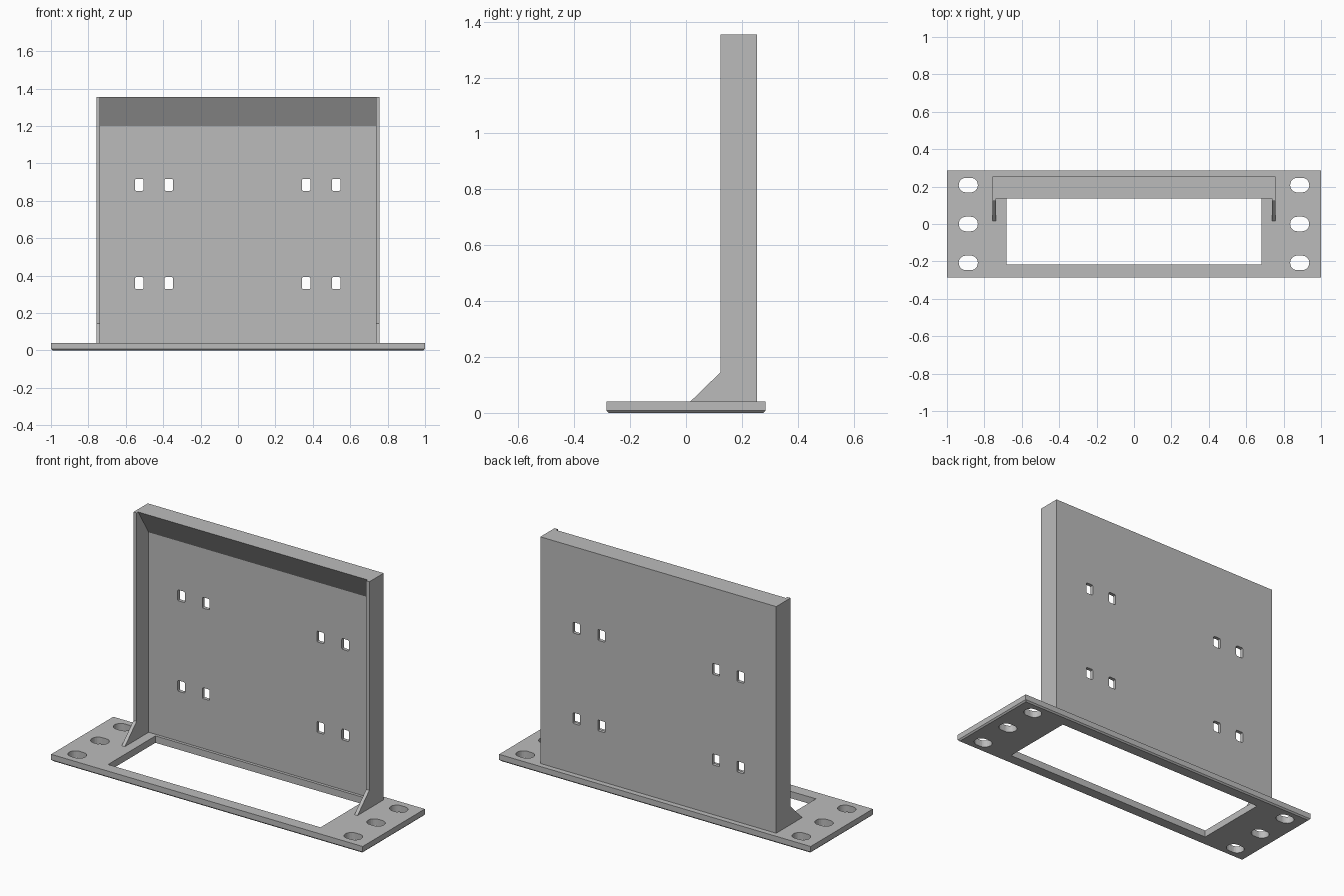
import bpy
import bmesh
from math import cos, sin, pi
from mathutils import Vector

if "Cube" in bpy.data.objects:
    bpy.data.objects.remove(bpy.data.objects["Cube"], do_unlink=True)

steel = bpy.data.materials.new("grey_steel")
steel.use_nodes = True
GREY = (0.5, 0.5, 0.5, 1)
steel.diffuse_color = GREY
steel.node_tree.nodes["Principled BSDF"].inputs["Base Color"].default_value = GREY

HALF_W, WALL = 0.757, 0.02
BASE_TOP, TOP = 0.04, 1.355
BACK, PANEL_FRONT, WALL_FRONT = 0.254, 0.234, 0.123


def prism(name, points, axis, start, end):
    """Extrude a 2D outline along an axis: x takes (y, z), y takes (x, z), z takes (x, y)."""
    place = {"x": lambda a, b: (start, a, b),
             "y": lambda a, b: (a, start, b),
             "z": lambda a, b: (a, b, start)}[axis]
    bm = bmesh.new()
    face = bm.faces.new([bm.verts.new(place(a, b)) for a, b in points])
    result = bmesh.ops.extrude_face_region(bm, geom=[face])
    shift = Vector([(end - start) * (axis == k) for k in "xyz"])
    moved = [v for v in result["geom"] if isinstance(v, bmesh.types.BMVert)]
    bmesh.ops.translate(bm, verts=moved, vec=shift)
    bmesh.ops.recalc_face_normals(bm, faces=bm.faces)
    mesh = bpy.data.meshes.new(name)
    bm.to_mesh(mesh)
    bm.free()
    mesh.materials.append(steel)
    obj = bpy.data.objects.new(name, mesh)
    bpy.context.collection.objects.link(obj)
    return obj


def rounded(cx, cy, w, h, r, steps=6):
    """Outline of a rectangle with rounded corners."""
    pts = []
    for q, (sx, sy) in enumerate([(1, 1), (-1, 1), (-1, -1), (1, -1)]):
        for i in range(steps + 1):
            t = (q + i / steps) * pi / 2
            pts.append((cx + sx * (w / 2 - r) + r * cos(t),
                        cy + sy * (h / 2 - r) + r * sin(t)))
    return pts


def rect(x0, x1, y0, y1):
    return [(x0, y0), (x1, y0), (x1, y1), (x0, y1)]


def cut(obj, cutters):
    """Subtract each cutter, then remove it."""
    bpy.context.view_layer.objects.active = obj
    for c in cutters:
        c.hide_render = True
        mod = obj.modifiers.new("cut", "BOOLEAN")
        mod.operation, mod.solver, mod.object = "DIFFERENCE", "EXACT", c
        bpy.ops.object.modifier_apply(modifier=mod.name)
        bpy.data.objects.remove(c, do_unlink=True)


# Base flange with a chamfered lower rim
base = prism("base_flange", rect(-1, 1, -0.285, 0.285), "z", 0, BASE_TOP)
bm = bmesh.new()
bm.from_mesh(base.data)
rim = [e for e in bm.edges if all(v.co.z < 0.001 for v in e.verts)]
bmesh.ops.bevel(bm, geom=rim, offset=0.008, segments=1, affect="EDGES")
bm.to_mesh(base.data)
bm.free()

# Large opening and bolt slots in the base
cutters = [prism("opening_cutter", rect(-0.682, 0.682, -0.217, 0.217), "z", -0.1, 0.1)]
for x in (-0.886, 0.886):
    for y in (-0.208, 0, 0.208):
        cutters.append(prism("bolt_cutter", rounded(x, y, 0.102, 0.078, 0.038), "z", -0.1, 0.1))
cut(base, cutters)

# Upright back panel with its fixing slots
panel = prism("back_panel", rect(-HALF_W + WALL, HALF_W - WALL, BASE_TOP, TOP),
              "y", PANEL_FRONT, BACK)
cutters = []
for x in (-0.528, -0.37, 0.365, 0.525):
    for z in (0.36, 0.885):
        cutters.append(prism("slot_cutter", rounded(x, z, 0.046, 0.063, 0.006, 2), "y", 0.1, 0.4))
cut(panel, cutters)

# Side walls, each running down into a triangular foot gusset
wall_profile = [(BACK, BASE_TOP), (BACK, TOP), (WALL_FRONT, TOP),
                (WALL_FRONT, 0.145), (0.015, BASE_TOP)]
for name, s in (("left_side_wall", 1), ("right_side_wall", -1)):
    prism(name, wall_profile, "x", s * (HALF_W - WALL), s * HALF_W)

# Sloped top rail
prism("top_rail", [(PANEL_FRONT, TOP), (0.137, TOP), (PANEL_FRONT, 1.2)],
      "x", -HALF_W + WALL, HALF_W - WALL)
